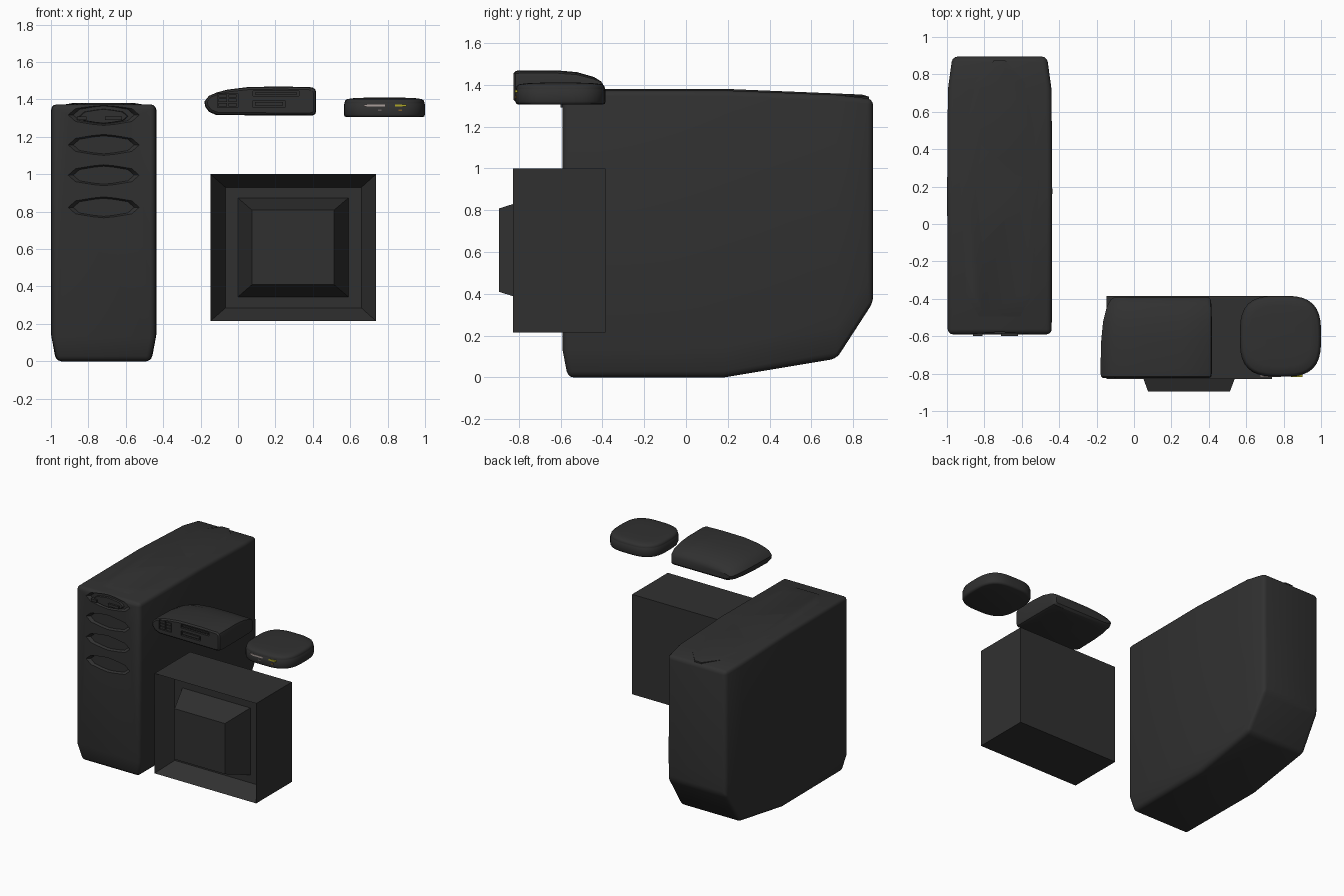
import bpy, bmesh, math

if "Cube" in bpy.data.objects:
    bpy.data.objects.remove(bpy.data.objects["Cube"])


def material(name, r, g, b):
    m = bpy.data.materials.new(name)
    m.diffuse_color = (r, g, b, 1)
    m.use_nodes = True
    m.node_tree.nodes["Principled BSDF"].inputs["Base Color"].default_value = m.diffuse_color
    return m


DARK = material("dark_plastic", 0.03, 0.03, 0.03)


def build(name, lofts, mat=DARK):
    """Each loft is a list of rings with equal point counts; ends are capped."""
    bm = bmesh.new()
    for rings in lofts:
        vs = [[bm.verts.new(p) for p in r] for r in rings]
        n = len(vs[0])
        for a, b in zip(vs, vs[1:]):
            for i in range(n):
                j = (i + 1) % n
                bm.faces.new((a[i], a[j], b[j], b[i]))
        for r in (vs[0], vs[-1]):
            if n == 6 and name == "tower_case":
                bm.faces.new((r[0], r[1], r[4], r[5]))
                bm.faces.new((r[1], r[2], r[3], r[4]))
            else:
                bm.faces.new(r)
    bmesh.ops.recalc_face_normals(bm, faces=bm.faces)
    me = bpy.data.meshes.new(name)
    bm.to_mesh(me)
    bm.free()
    me.materials.append(mat)
    ob = bpy.data.objects.new(name, me)
    bpy.context.collection.objects.link(ob)
    return ob


def finish(ob, bevel=0, cutter=None, angle=35):
    """Bevel, cut and smooth an object, then drop the cutter."""
    if bevel:
        m = ob.modifiers.new("bevel", "BEVEL")
        m.width, m.segments, m.limit_method = bevel, 3, "ANGLE"
        m.angle_limit = math.radians(30)
    if cutter:
        cutter.hide_render = True
        m = ob.modifiers.new("cut", "BOOLEAN")
        m.operation, m.object, m.solver = "DIFFERENCE", cutter, "EXACT"
    if ob.modifiers:
        dg = bpy.context.evaluated_depsgraph_get()
        me = bpy.data.meshes.new_from_object(ob.evaluated_get(dg))
        ob.modifiers.clear()
        ob.data = me
    if cutter:
        bpy.data.objects.remove(cutter)
    bpy.ops.object.select_all(action="DESELECT")
    ob.select_set(True)
    bpy.context.view_layer.objects.active = ob
    bpy.ops.object.shade_smooth_by_angle(angle=math.radians(angle))


def rect(x0, x1, z0, z1, y):
    return [(x0, y, z0), (x1, y, z0), (x1, y, z1), (x0, y, z1)]


def box(x0, x1, z0, z1, y0, y1):
    return [rect(x0, x1, z0, z1, y0), rect(x0, x1, z0, z1, y1)]


def lens(cx, cz, s, y):
    pts = [(-.19, 0), (-.15, -.035), (-.06, -.05), (0, -.056), (.06, -.05), (.15, -.035),
           (.19, 0), (.15, .035), (.06, .05), (0, .056), (-.06, .05), (-.15, .035)]
    return [(cx + x * s, y, cz + z * s) for x, z in pts]


# Tower case: cross-sections from front to back
CX = -0.718


def tower_section(y_low, y, wb, w, zb, zm, zt):
    return [(CX - wb, y_low, zb), (CX - w, y, zm), (CX - w, y, zt),
            (CX + w, y, zt), (CX + w, y, zm), (CX + wb, y_low, zb)]


tower = build("tower_case", [[
    tower_section(-.565, -.59, .25, .278, 0, .13, 1.373),
    tower_section(.18, .18, .255, .281, 0, .14, 1.373),
    tower_section(.72, .72, .258, .277, .09, .25, 1.352),
    tower_section(.895, .895, .252, .253, .36, .5, 1.332)]])
bays = [1.317, 1.157, 0.995, 0.823]
cutter = build("bay_cutter", [[lens(CX, z, 1.05, -.605), lens(CX, z, 1, -.59),
                               lens(CX, z, .86, -.57)] for z in bays])
finish(tower, 0.028, cutter)

# Raised tapering spine on the tower's top
spine = [(-.50, .12), (-.38, .19), (.2, .225), (.55, .19), (.75, .14), (.875, .03)]


def spine_ring(inset, dz):
    k = 1 - inset
    side = [(CX + w * k, y * (1 - inset * .15), (1.38 if y <= .2 else 1.38 - (y - .2) * .04) + dz)
            for y, w in spine]
    return side + [(2 * CX - x, y, z) for x, y, z in reversed(side)]


finish(build("tower_top_spine", [[spine_ring(0, -.04), spine_ring(0, -.01), spine_ring(.25, 0)]]))

# Small inner tray and buttons in the top bay
finish(build("drive_tray", [[lens(CX, 1.31, .7, -.565), lens(CX, 1.31, .66, -.585)]]))
build("drive_buttons", [box(-.86, -.81, 1.29, 1.31, -.6, -.565),
                        box(-.71, -.62, 1.29, 1.31, -.6, -.565)])

# Monitor: nested rectangles forming body, sunken bezel and projecting screen
build("monitor", [[
    rect(-.147, .738, .215, 1.0, -.385),
    rect(-.147, .738, .215, 1.0, -.828),
    rect(-.067, .66, .285, .93, -.69),
    rect(0, .59, .345, .873, -.69),
    rect(.075, .513, .41, .808, -.895)]])

# Wedge-shaped set-top unit: front profile lofted back
profile = [(-.115, 1.318), (-.155, 1.335), (-.175, 1.362), (-.18, 1.39), (-.155, 1.42),
           (-.115, 1.437), (-.06, 1.452), (.06, 1.467), (.25, 1.469), (.395, 1.465),
           (.412, 1.456), (.417, 1.44), (.417, 1.335), (.413, 1.323), (.397, 1.316)]


def unit_section(y, left, right, zb, zt):
    return [(left + (x + .18) / .597 * (right - left), y,
             zb + (z - 1.316) / .153 * (zt - zb)) for x, z in profile]


unit = build("media_unit", [[
    unit_section(-.824, -.165, .405, 1.328, 1.455),
    unit_section(-.815, -.176, .414, 1.318, 1.466),
    unit_section(-.79, -.18, .417, 1.314, 1.469),
    unit_section(-.62, -.175, .417, 1.314, 1.469),
    unit_section(-.52, -.165, .416, 1.315, 1.46),
    unit_section(-.44, -.145, .415, 1.316, 1.437),
    unit_section(-.405, -.125, .41, 1.32, 1.415),
    unit_section(-.39, -.105, .40, 1.335, 1.39)]])
recesses = [(-.11, 0, 1.358, 1.432), (.08, .325, 1.418, 1.446), (.08, .25, 1.358, 1.395)]
finish(unit, 0, build("unit_cutter", [box(*r, -.85, -.808) for r in recesses]))
keys = [box(-.104 + c * .052, -.06 + c * .052, 1.363 + r * .023, 1.381 + r * .023, -.822, -.806)
        for c in range(2) for r in range(3)]
slots = [box(x0 + .01, x1 - .01, z0 + .009, z1 - .009, -.82, -.806)
         for x0, x1, z0, z1 in recesses[1:]]
build("media_unit_keys", keys)
build("media_unit_slots", slots)


# Small rounded-square hub: stacked superellipses
def squircle(s, z, n=3.1, count=48):
    pts = []
    for i in range(count):
        a = 2 * math.pi * i / count
        c, d = math.cos(a), math.sin(a)
        r = (abs(c) ** n + abs(d) ** n) ** (-1 / n)
        pts.append((.783 + .217 * s * r * c, -.6 + .216 * s * r * d, z))
    return pts


finish(build("hub", [[squircle(s, z) for s, z in [
    (.93, 1.305), (.98, 1.309), (1, 1.32), (1, 1.374), (.985, 1.378), (.985, 1.382), (.97, 1.394),
    (.92, 1.402), (.75, 1.407), (.4, 1.41)]]]), angle=50)

# Coloured ports on the hub's front
PORTS = [("port_wide", .675, .785, 1.362, 1.374, (.4, .34, .32)),
         ("port_yellow", .84, .9, 1.362, 1.374, (.42, .38, .02)),
         ("light_grey", .748, .768, 1.337, 1.346, (.12, .1, .1)),
         ("light_amber", .858, .876, 1.337, 1.346, (.2, .1, .02))]
for name, x0, x1, z0, z1, col in PORTS:
    build(name, [box(x0, x1, z0, z1, -.818, -.79)], material(name, *col))
